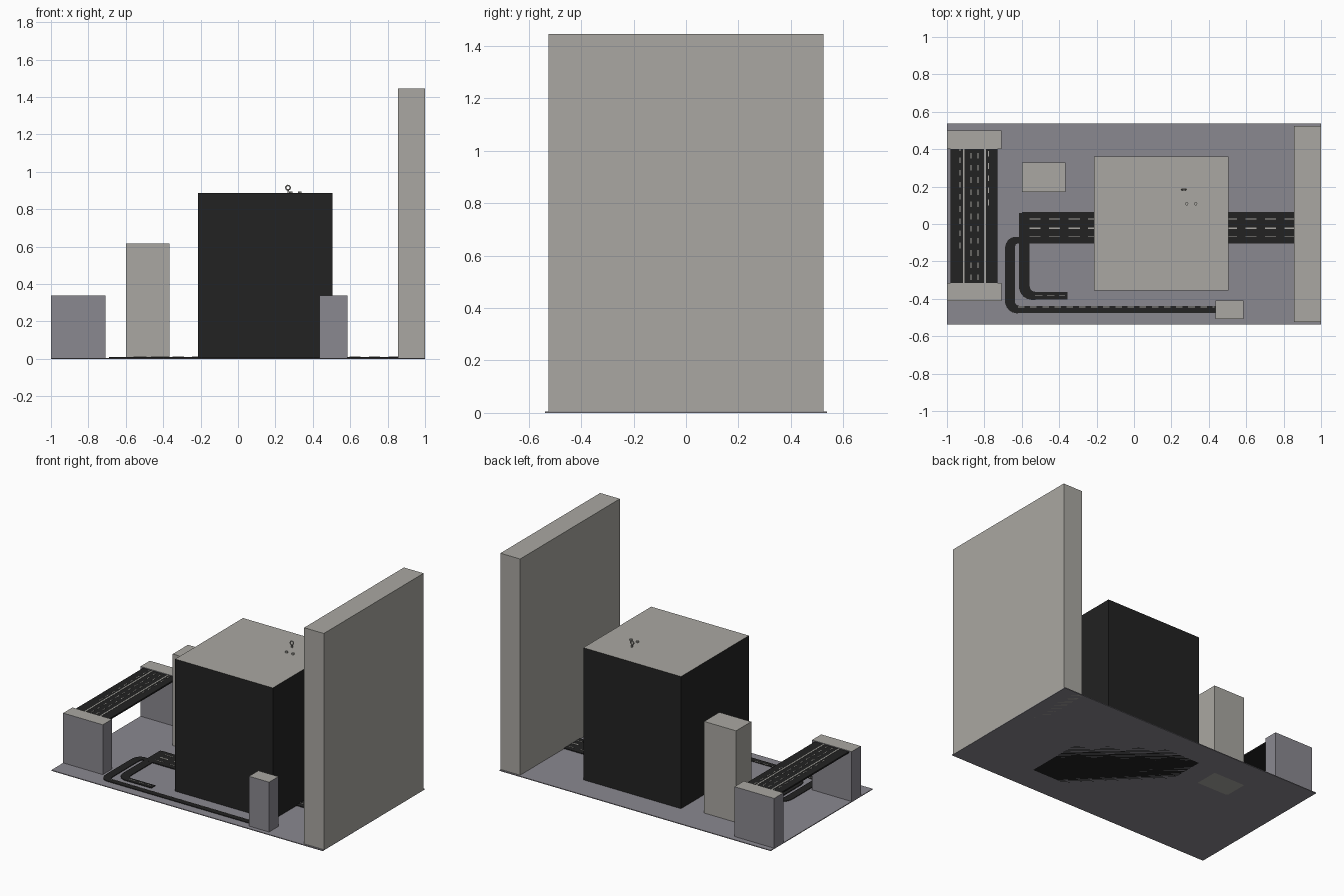
import bpy, bmesh, math
from mathutils import Vector

if "Cube" in bpy.data.objects:
    bpy.data.objects.remove(bpy.data.objects["Cube"])


def material(name, rgb):
    m = bpy.data.materials.new(name)
    m.diffuse_color = (*rgb, 1)
    m.use_nodes = True
    m.node_tree.nodes["Principled BSDF"].inputs["Base Color"].default_value = m.diffuse_color
    return m


CONCRETE = material("warm light grey", (0.40, 0.39, 0.36))
PAVING = material("cool mid grey", (0.255, 0.247, 0.277))
ASPHALT = material("near black", (0.016, 0.016, 0.016))


def finish(name, bm, *mats):
    me = bpy.data.meshes.new(name)
    bmesh.ops.recalc_face_normals(bm, faces=bm.faces)
    bm.to_mesh(me)
    bm.free()
    for m in mats:
        me.materials.append(m)
    ob = bpy.data.objects.new(name, me)
    bpy.context.collection.objects.link(ob)
    return ob


def add_box(bm, x, y, z):
    vs = bmesh.ops.create_cube(bm, size=1)["verts"]
    for v in vs:
        v.co = Vector([(r[0] + r[1]) / 2 + c * (r[1] - r[0]) for r, c in zip((x, y, z), v.co)])


def box(name, x, y, z, side, top=None):
    bm = bmesh.new()
    add_box(bm, x, y, z)
    bm.normal_update()
    for f in bm.faces:
        f.material_index = 1 if top and f.normal.z > 0.5 else 0
    return finish(name, bm, side, *([top] if top else []))


def fillet(pts, r, n=6):
    """Round the corners of a path of (x, y, width) points."""
    out = [Vector(pts[0])]
    for a, b, c in zip(pts, pts[1:], pts[2:]):
        a, b, c = Vector(a), Vector(b), Vector(c)
        p = b + (a - b) * min(0.5, r / (a - b).xy.length)
        q = b + (c - b) * min(0.5, r / (c - b).xy.length)
        p.z, q.z = a.z, c.z
        for i in range(n + 1):
            t = i / n
            out.append(p * (1 - t) ** 2 + b * 2 * t * (1 - t) + q * t * t)
    return out + [Vector(pts[-1])]


def ribbon(name, path, z0, z1, mat):
    bm = bmesh.new()
    rings = []
    for i, p in enumerate(path):
        d = (path[min(i + 1, len(path) - 1)] - path[max(i - 1, 0)]).xy.normalized()
        n = Vector((-d.y, d.x)) * p.z / 2
        rings.append([bm.verts.new((p.x + s * n.x, p.y + s * n.y, z))
                      for s, z in ((1, z0), (-1, z0), (-1, z1), (1, z1))])
    for a, b in zip(rings, rings[1:]):
        for k in range(4):
            bm.faces.new((a[k], a[(k + 1) % 4], b[(k + 1) % 4], b[k]))
    bm.faces.new(rings[0])
    bm.faces.new(rings[-1])
    return finish(name, bm, mat)


def dashes(name, axis, at, start, end, z, length, gap, width):
    """Thin painted lane marks along x or y."""
    bm = bmesh.new()
    t = start
    while t < end:
        run, across = (t, min(t + length, end)), (at - width / 2, at + width / 2)
        add_box(bm, *((run, across) if axis == "x" else (across, run)), (z, z + 0.0015))
        t += length + gap
    return finish(name, bm, CONCRETE)


# ground and buildings
box("ground_slab", (-1, 1), (-0.537, 0.537), (0, 0.005), PAVING)
box("tall_wall_building", (0.855, 1), (-0.525, 0.525), (0, 1.445), CONCRETE)
box("main_block", (-0.215, 0.505), (-0.355, 0.36), (0, 0.885), ASPHALT, CONCRETE)
box("slim_tower", (-0.6, -0.365), (0.17, 0.33), (0, 0.615), CONCRETE)
box("corner_kiosk", (0.437, 0.585), (-0.508, -0.41), (0, 0.337), PAVING, CONCRETE)
for name, y in (("front", (-0.412, -0.315)), ("back", (0.402, 0.5))):
    box("bridge_pier_" + name, (-1, -0.708), y, (0, 0.337), PAVING, CONCRETE)

# raised bridge with lane marks
box("bridge_deck", (-0.98, -0.73), (-0.315, 0.402), (0.322, 0.332), ASPHALT)
for i, x in enumerate((-0.91, -0.797)):
    dashes(f"bridge_line_{i}", "y", x, -0.315, 0.402, 0.332, 1, 0, 0.009)
for i, (x, start) in enumerate(((-0.93, -0.13), (-0.872, -0.3), (-0.834, -0.3), (-0.778, 0.1))):
    dashes(f"bridge_dashes_{i}", "y", x, start, 0.4, 0.332, 0.03, 0.035, 0.005)

# main road
box("main_road", (-0.6, 0.855), (-0.105, 0.063), (0.004, 0.01), ASPHALT)
for i, (y, w) in enumerate(((-0.022, 0.009), (0.027, 0.004), (-0.068, 0.004))):
    dashes(f"main_road_dashes_{i}", "x", y, -0.56, 0.855, 0.01, 0.06, 0.045, w)

# curved side roads
inner = fillet([(-0.587, 0.06, 0.058), (-0.587, -0.384, 0.058), (-0.355, -0.384, 0.042)], 0.06)
ribbon("inner_side_road", inner, 0.004, 0.0095, ASPHALT)
outer = fillet([(-0.59, -0.088, 0.035), (-0.664, -0.088, 0.053),
                (-0.664, -0.458, 0.053), (0.44, -0.458, 0.038)], 0.055)
ribbon("outer_side_road", outer, 0.004, 0.009, ASPHALT)
dashes("inner_road_dashes", "x", -0.384, -0.53, -0.37, 0.0095, 0.04, 0.025, 0.004)
dashes("outer_road_dashes", "x", -0.444, -0.62, 0.43, 0.009, 0.035, 0.03, 0.004)

# small rooftop fixture: ring on a post, and two vents
bpy.ops.mesh.primitive_torus_add(major_radius=0.012, minor_radius=0.004, major_segments=12,
                                 minor_segments=6, location=(0.267, 0.185, 0.915),
                                 rotation=(math.radians(80), 0, 0))
ring = bpy.context.object
ring.name = "roof_ring"
ring.data.materials.append(CONCRETE)
box("roof_post", (0.264, 0.272), (0.181, 0.189), (0.884, 0.905), CONCRETE)
for i, x in enumerate((0.282, 0.33)):
    bpy.ops.mesh.primitive_cylinder_add(vertices=8, radius=0.009, depth=0.01,
                                        location=(x, 0.108, 0.889))
    vent = bpy.context.object
    vent.name = f"roof_vent_{i}"
    vent.data.materials.append(CONCRETE)
